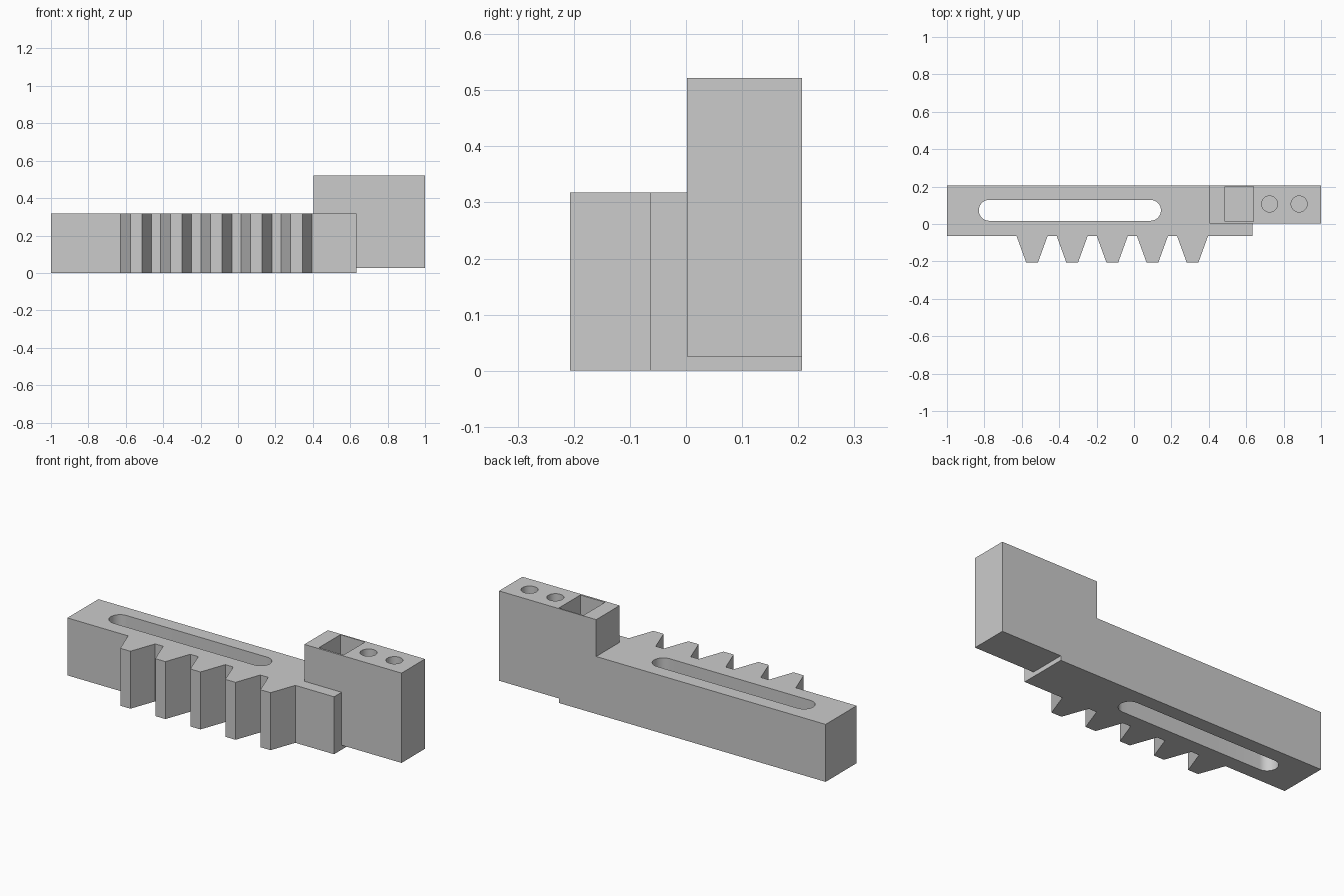
import bpy
import bmesh
from math import cos, sin, pi, radians

cube = bpy.data.objects.get("Cube")
if cube:
    bpy.data.objects.remove(cube, do_unlink=True)

grey = bpy.data.materials.new("plain grey")
grey.use_nodes = True
grey.diffuse_color = (0.6, 0.6, 0.6, 1)
grey.node_tree.nodes["Principled BSDF"].inputs["Base Color"].default_value = grey.diffuse_color


def prism(name, outline, z0, z1):
    """Extrude a flat outline (x, y) from z0 up to z1."""
    bm = bmesh.new()
    face = bm.faces.new([bm.verts.new((x, y, z0)) for x, y in outline])
    top = bmesh.ops.extrude_face_region(bm, geom=[face])["geom"]
    bmesh.ops.translate(bm, vec=(0, 0, z1 - z0),
                        verts=[v for v in top if isinstance(v, bmesh.types.BMVert)])
    bmesh.ops.recalc_face_normals(bm, faces=bm.faces)
    mesh = bpy.data.meshes.new(name)
    bm.to_mesh(mesh)
    bm.free()
    mesh.materials.append(grey)
    obj = bpy.data.objects.new(name, mesh)
    bpy.context.collection.objects.link(obj)
    return obj


def rectangle(x0, x1, y0, y1):
    return [(x0, y0), (x1, y0), (x1, y1), (x0, y1)]


def rounded_slot(x0, x1, y, r, steps=16):
    """Outline with a half circle at each end; a full circle when x0 == x1."""
    points = []
    for cx, start in ((x1, -pi / 2), (x0, pi / 2)):
        count = steps + 1 if x0 != x1 else steps
        for i in range(count):
            a = start + pi * i / steps
            points.append((cx + r * cos(a), y + r * sin(a)))
    return points


def combine(target, tool, operation):
    """Apply a boolean with the tool, then discard the tool."""
    mod = target.modifiers.new(operation.lower(), 'BOOLEAN')
    mod.object = tool
    mod.operation = operation
    mod.solver = 'EXACT'
    bpy.context.view_layer.objects.active = target
    bpy.ops.object.modifier_apply(modifier=mod.name)
    bpy.data.objects.remove(tool, do_unlink=True)


# Toothed bar: front edge runs left to right through five teeth
BACK, FRONT, TIP = 0.207, -0.064, -0.207
BAR_TOP, BLOCK_TOP = 0.318, 0.522
outline = [(-1, BACK), (-1, FRONT)]
for i in range(5):
    centre = -0.545 + 0.2145 * i
    outline += [(centre - 0.083, FRONT), (centre - 0.031, TIP),
                (centre + 0.031, TIP), (centre + 0.083, FRONT)]
outline += [(0.633, FRONT), (0.633, BACK)]
rack = prism("toothed_rack", outline, 0, BAR_TOP)

# Long slot through the bar
combine(rack, prism("slot_cutter", rounded_slot(-0.774, 0.088, 0.073, 0.056), -0.1, 0.4),
        'DIFFERENCE')

# Raised end block
combine(rack, prism("end_block", rectangle(0.405, 1, 0.002, BACK), 0.025, BLOCK_TOP), 'UNION')

# Blind pocket and two screw holes in the block
combine(rack, prism("pocket_cutter", rectangle(0.487, 0.638, 0.013, 0.2), 0.3, 0.6),
        'DIFFERENCE')
for x in (0.725, 0.883):
    combine(rack, prism("hole_cutter", rounded_slot(x, x, 0.107, 0.043), 0.25, 0.6),
            'DIFFERENCE')

bpy.ops.object.select_all(action='DESELECT')
rack.select_set(True)
bpy.context.view_layer.objects.active = rack
bpy.ops.object.shade_smooth_by_angle(angle=radians(30))
